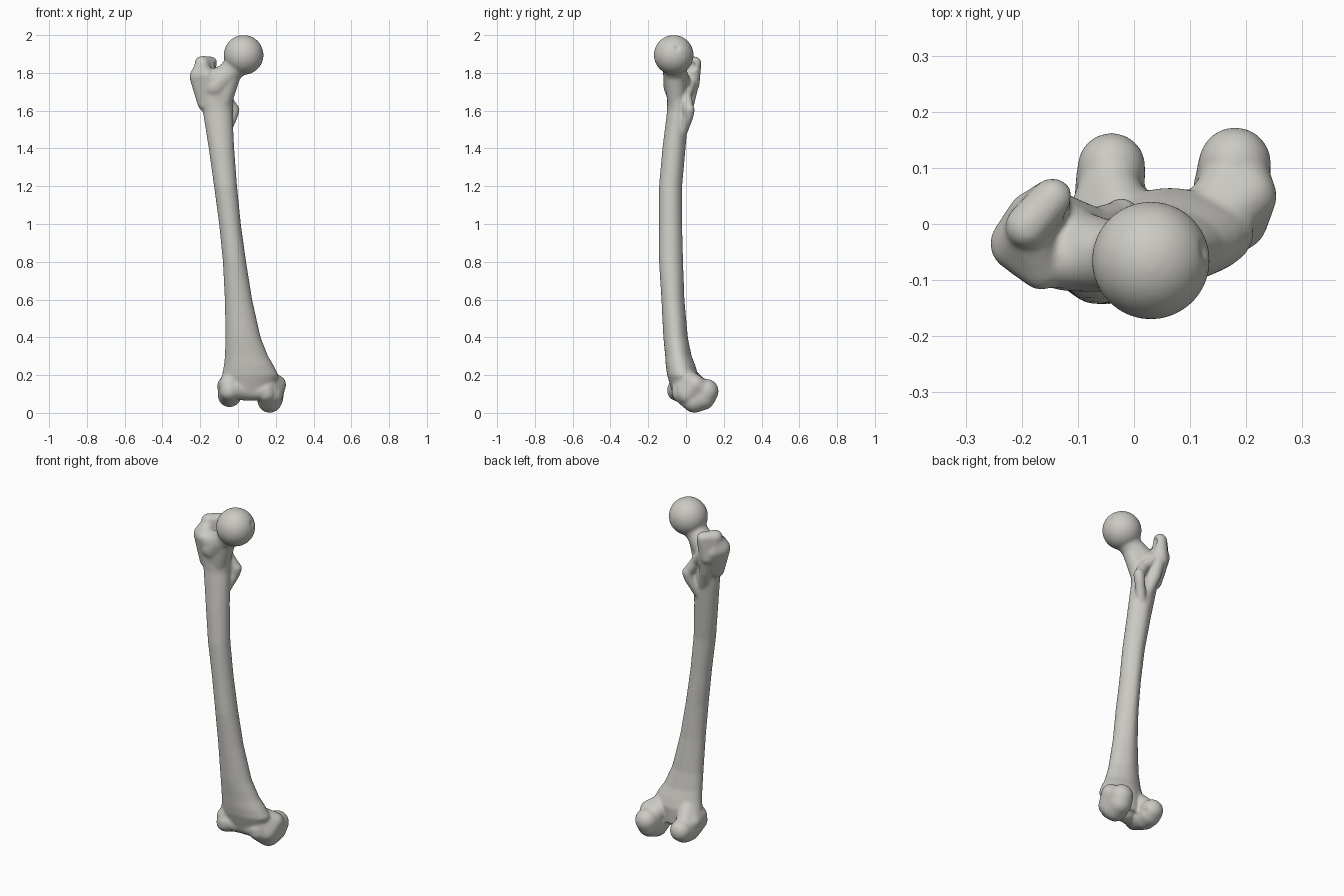
import bpy, bmesh, math
from mathutils import Vector, Matrix

cube = bpy.data.objects.get("Cube")
if cube:
    bpy.data.objects.remove(cube, do_unlink=True)

body = bmesh.new()


def add_ball(bm, x, y, z, r, detail=3):
    bmesh.ops.create_icosphere(bm, subdivisions=detail, radius=r,
                               matrix=Matrix.Translation((x, y, z)))


def hull(*balls):
    """Wrap a convex skin around several balls and add it to the body."""
    bm = bmesh.new()
    for b in balls:
        add_ball(bm, *b)
    res = bmesh.ops.convex_hull(bm, input=bm.verts[:])
    loose = {g for g in res["geom_interior"] + res["geom_unused"]
             if isinstance(g, bmesh.types.BMVert)}
    bmesh.ops.delete(bm, geom=list(loose), context='VERTS')
    bmesh.ops.recalc_face_normals(bm, faces=bm.faces[:])
    me = bpy.data.meshes.new("tmp")
    bm.to_mesh(me)
    bm.free()
    body.from_mesh(me)
    bpy.data.meshes.remove(me)


def chain(*balls):
    """Tapered limb through successive balls."""
    for a, b in zip(balls, balls[1:]):
        hull(a, b)


# Shaft sections: height, x min, x max, y min, y max
sections = [
    (0.10, -0.07, 0.18, -0.07, 0.06),
    (0.20, -0.085, 0.215, -0.10, 0.065),
    (0.25, -0.075, 0.19, -0.107, 0.05),
    (0.30, -0.07, 0.16, -0.11, 0.03),
    (0.40, -0.066, 0.12, -0.12, 0.01),
    (0.60, -0.07, 0.075, -0.13, -0.008),
    (0.80, -0.08, 0.043, -0.143, -0.015),
    (1.00, -0.10, 0.015, -0.143, -0.02),
    (1.20, -0.127, -0.005, -0.143, -0.02),
    (1.40, -0.155, -0.02, -0.125, -0.002),
    (1.60, -0.187, -0.03, -0.10, 0.015),
    (1.70, -0.225, -0.02, -0.10, 0.015),
    (1.79, -0.235, -0.05, -0.10, 0.01),
]
N = 40
rings = []
for z, x0, x1, y0, y1 in sections:
    ring = []
    for i in range(N):
        a = 2 * math.pi * i / N
        c, s = math.cos(a), math.sin(a)
        back = max(0, s) ** 10            # rough line down the back
        sy = s * (0.92 + 0.08 * back) if s > 0 else s
        ring.append(body.verts.new(((x0 + x1) / 2 + c * (x1 - x0) / 2,
                                    (y0 + y1) / 2 + sy * (y1 - y0) / 2, z)))
    rings.append(ring)
for lo, hi in zip(rings, rings[1:]):
    for i in range(N):
        j = (i + 1) % N
        body.faces.new((lo[i], lo[j], hi[j], hi[i]))
body.faces.new(rings[0][::-1])
body.faces.new(rings[-1])

# Ball head and neck
add_ball(body, 0.03, -0.065, 1.895, 0.105, 5)
chain((0.025, -0.065, 1.885, 0.075), (-0.035, -0.06, 1.81, 0.062),
      (-0.12, -0.045, 1.73, 0.075))
hull((-0.04, -0.06, 1.79, 0.055), (-0.15, -0.06, 1.765, 0.055),
     (-0.09, -0.045, 1.62, 0.05))

# Greater trochanter: outer mass, raised crest and rear ridge
hull((-0.207, -0.035, 1.78, 0.05), (-0.165, -0.078, 1.785, 0.04),
     (-0.17, -0.04, 1.64, 0.045), (-0.18, 0.015, 1.77, 0.045),
     (-0.19, -0.01, 1.83, 0.04))
hull((-0.145, 0.045, 1.85, 0.037), (-0.19, -0.005, 1.85, 0.04),
     (-0.16, 0.03, 1.74, 0.042), (-0.185, -0.02, 1.76, 0.04))
chain((-0.15, 0.035, 1.75, 0.036), (-0.135, 0.01, 1.64, 0.035),
      (-0.095, -0.03, 1.5, 0.03))

# Lesser trochanter and the crest joining it to the greater one
chain((-0.022, 0.016, 1.605, 0.031), (-0.03, 0.012, 1.57, 0.028),
      (-0.07, -0.025, 1.48, 0.03))
chain((-0.022, 0.014, 1.605, 0.029), (-0.07, 0.0, 1.68, 0.03),
      (-0.14, 0.03, 1.76, 0.03))

# Inner condyle, larger and lower
hull((0.18, 0.108, 0.115, 0.065), (0.168, 0.045, 0.066, 0.066),
     (0.175, 0.09, 0.08, 0.065), (0.15, -0.025, 0.105, 0.05))
hull((0.205, 0.05, 0.15, 0.05), (0.18, 0.01, 0.1, 0.06),
     (0.12, -0.02, 0.19, 0.06), (0.185, 0.09, 0.12, 0.055))

# Outer condyle
hull((-0.04, 0.102, 0.11, 0.061), (-0.045, 0.04, 0.092, 0.062),
     (-0.042, 0.08, 0.095, 0.062), (-0.045, -0.048, 0.115, 0.052))
hull((-0.067, 0.03, 0.14, 0.045), (-0.05, -0.04, 0.15, 0.05),
     (-0.01, -0.01, 0.21, 0.055), (-0.045, 0.08, 0.125, 0.05))

# Grooved front joint surface between the condyles
chain((-0.045, -0.05, 0.125, 0.05), (0.045, -0.015, 0.12, 0.056),
      (0.145, -0.025, 0.12, 0.052))
chain((0.045, -0.015, 0.12, 0.056), (0.05, -0.02, 0.22, 0.07))

mesh = bpy.data.meshes.new("thigh_bone")
body.to_mesh(mesh)
body.free()
bone = bpy.data.objects.new("thigh_bone", mesh)
bpy.context.collection.objects.link(bone)

# Hollows: pit on the head, hollow behind the neck, notch between condyles
cut = bmesh.new()
add_ball(cut, 0.142, -0.045, 1.938, 0.026)
add_ball(cut, -0.095, 0.03, 1.835, 0.034)
add_ball(cut, 0.062, 0.115, 0.07, 0.056)
cut_mesh = bpy.data.meshes.new("hollows")
cut.to_mesh(cut_mesh)
cut.free()
cutter = bpy.data.objects.new("hollows", cut_mesh)
bpy.context.collection.objects.link(cutter)
cutter.hide_render = True


def remesh(name, size):
    m = bone.modifiers.new(name, 'REMESH')
    m.mode = 'VOXEL'
    m.voxel_size = size
    m.use_smooth_shade = True


remesh("fuse", 0.006)
m = bone.modifiers.new("carve", 'BOOLEAN')
m.operation = 'DIFFERENCE'
m.object = cutter
remesh("even", 0.006)
m = bone.modifiers.new("soften", 'SMOOTH')
m.factor = 0.5
m.iterations = 10

# Bake the sculpt and discard the cutter
deps = bpy.context.evaluated_depsgraph_get()
baked = bpy.data.meshes.new_from_object(bone.evaluated_get(deps))
bone.modifiers.clear()
bone.data = baked
bpy.data.objects.remove(cutter, do_unlink=True)
baked.shade_smooth()

# Pale bone colour
mat = bpy.data.materials.new("bone_grey")
mat.use_nodes = True
colour = (0.60, 0.59, 0.55, 1)
mat.diffuse_color = colour
mat.node_tree.nodes["Principled BSDF"].inputs["Base Color"].default_value = colour
baked.materials.clear()
baked.materials.append(mat)
